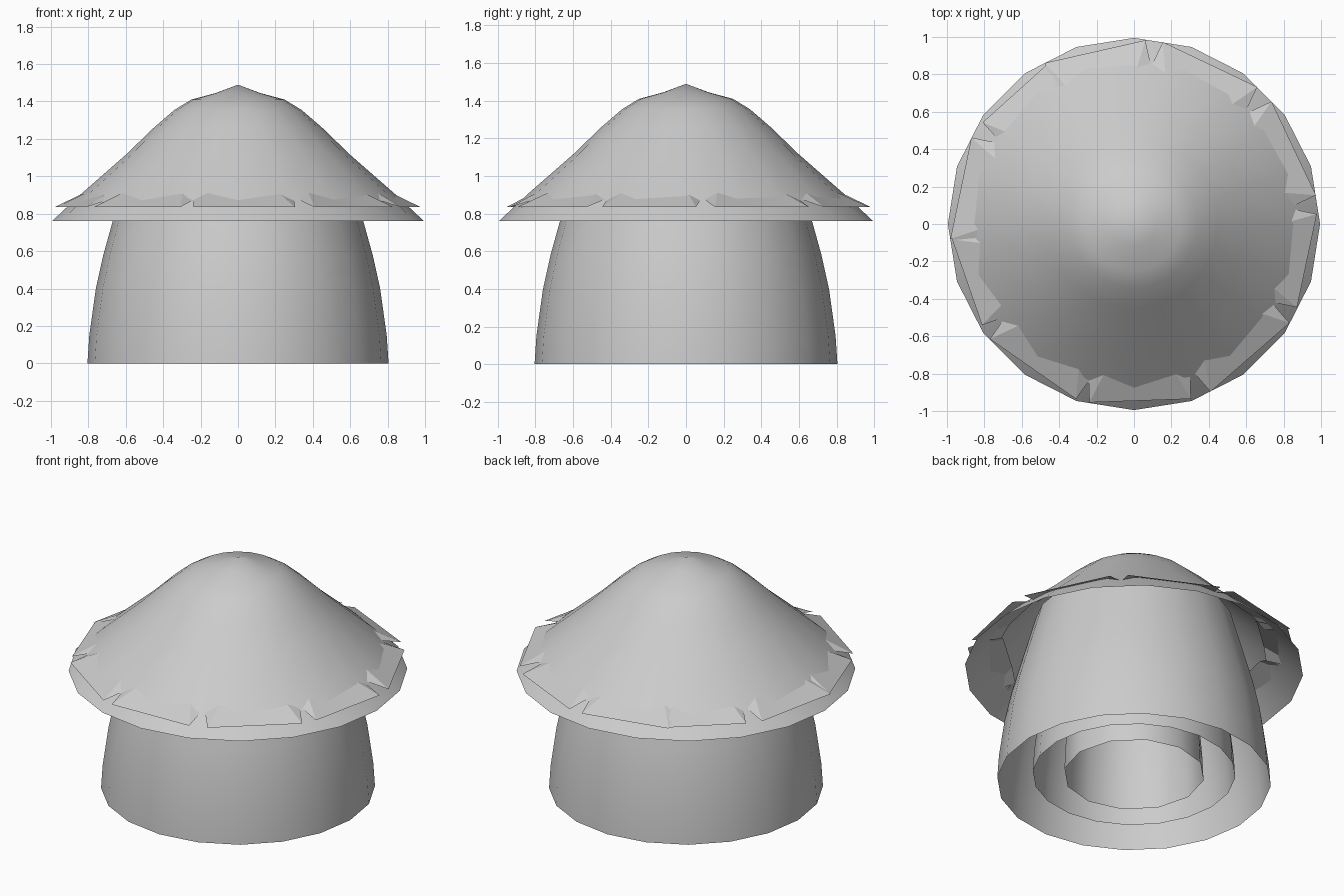
import bpy, bmesh, math
from mathutils import Vector

cube = bpy.data.objects.get("Cube")
if cube:
    bpy.data.objects.remove(cube, do_unlink=True)

grey = bpy.data.materials.new("plain_grey")
grey.use_nodes = True
grey.diffuse_color = (0.6, 0.6, 0.6, 1)
grey.node_tree.nodes["Principled BSDF"].inputs["Base Color"].default_value = (0.6, 0.6, 0.6, 1)


def finish(bm, name, smooth):
    mesh = bpy.data.meshes.new(name)
    bm.to_mesh(mesh)
    bm.free()
    mesh.materials.append(grey)
    for p in mesh.polygons:
        p.use_smooth = smooth
    obj = bpy.data.objects.new(name, mesh)
    bpy.context.collection.objects.link(obj)
    return obj


def lathe(name, profile, sides):
    """Turn an (r, z) profile, listed bottom to top, around the z axis."""
    bm = bmesh.new()
    rings = []
    for r, z in profile:
        if r == 0:
            rings.append([bm.verts.new((0, 0, z))] * sides)
        else:
            angles = [2 * math.pi * i / sides for i in range(sides)]
            rings.append([bm.verts.new((r * math.cos(a), r * math.sin(a), z)) for a in angles])
    for low, high in zip(rings, rings[1:]):
        for i in range(sides):
            j = (i + 1) % sides
            corners = [low[i], low[j], high[j], high[i]]
            bm.faces.new(list(dict.fromkeys(corners)))
    return finish(bm, name, True)


# Nested tapering walls, open at the bottom
wall = [(0.805, 0), (0.795, 0.15), (0.76, 0.4), (0.72, 0.58), (0.67, 0.76), (0.58, 1.08)]
lathe("outer_wall", wall, 20)
for name, scale, sides in (("middle_wall", 0.74, 20), ("inner_wall", 0.515, 12)):
    lathe(name, [(r * scale, 0.05 + z * 0.9) for r, z in wall], sides)

# Roof with a flared rim and a small pointed cap
lathe("roof", [(0.995, 0.76), (0.84, 0.905), (0.6, 1.115), (0.45, 1.26), (0.34, 1.355),
               (0.25, 1.41), (0.12, 1.445), (0, 1.49)], 20)

# Fringe of tilted straight plates resting on the eaves: (start, end) in degrees
spans = [(-104, -72), (-65.5, -32.5), (-27, 3), (9, 41.7), (48, 81), (86.5, 119),
         (118, 146), (152, 184.6), (185, 213.5), (218.6, 251.7)]
for n, (start, end) in enumerate(spans):
    middle = math.radians((start + end) / 2)
    half = 0.985 * math.sin(math.radians(end - start) / 2)
    out = Vector((math.cos(middle), math.sin(middle), 0))
    side = Vector((-out.y, out.x, 0))
    edge = 0.945

    bm = bmesh.new()

    def point(u, d, z):
        return bm.verts.new(out * d + side * u * half + Vector((0, 0, z)))

    outer = [point(u, edge, 0.835) for u in (-1, 1)]
    inner = [point(u, 0.75, z) for u, z in ((-1, 0.895), (-0.6, 0.938), (0.6, 0.938), (1, 0.895))]
    bm.faces.new((outer[0], outer[1], inner[2], inner[1]))
    bm.faces.new((outer[0], inner[1], inner[0]))
    bm.faces.new((outer[1], inner[3], inner[2]))
    bmesh.ops.recalc_face_normals(bm, faces=bm.faces)
    if sum(f.normal.z for f in bm.faces) < 0:
        bmesh.ops.reverse_faces(bm, faces=bm.faces)
    finish(bm, "eave_plate_%d" % (n + 1), False)
